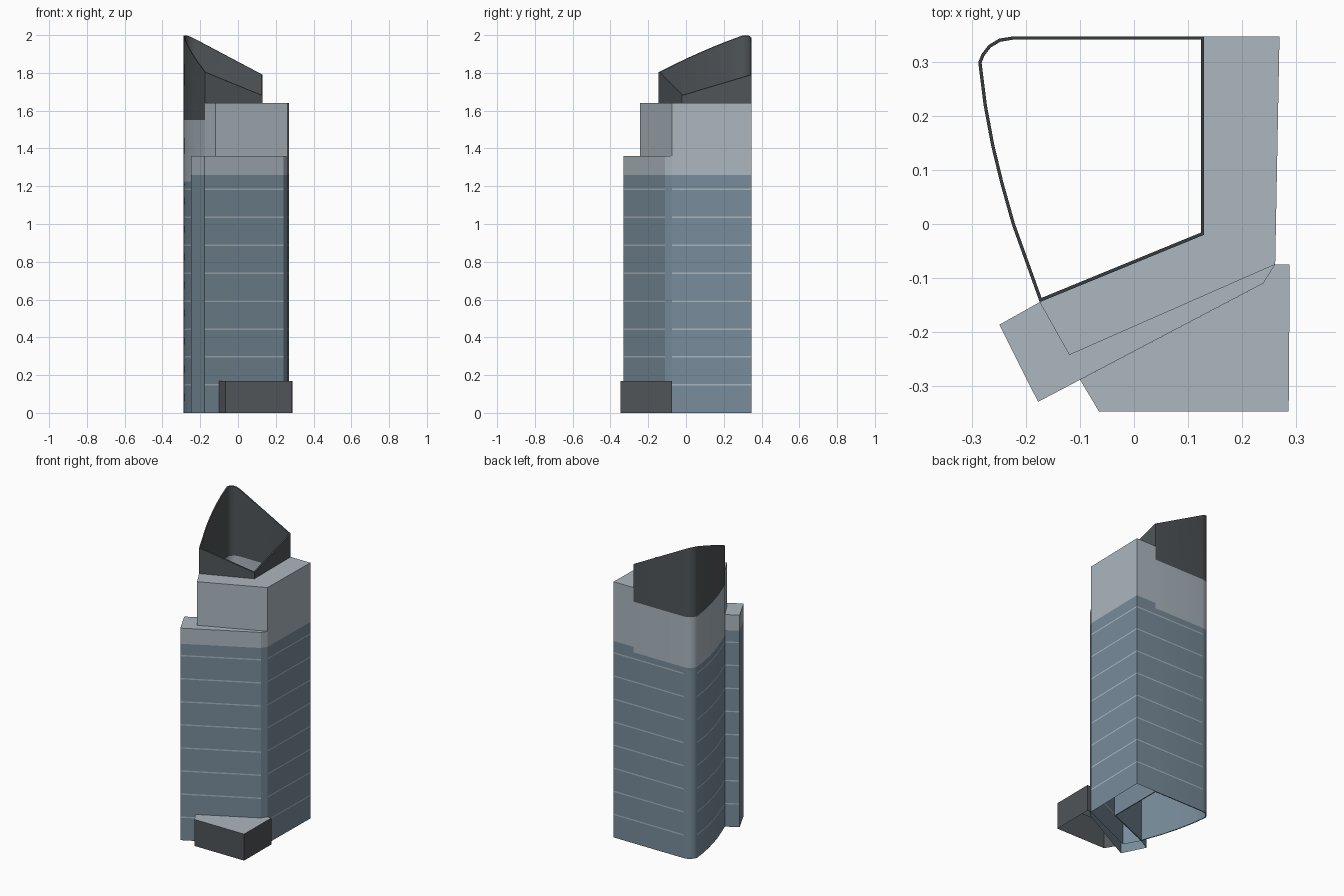
import bpy
import bmesh
from mathutils import Vector

cube = bpy.data.objects.get("Cube")
if cube:
    bpy.data.objects.remove(cube, do_unlink=True)


def material(name, rgb):
    m = bpy.data.materials.new(name)
    m.use_nodes = True
    m.diffuse_color = (*rgb, 1)
    m.node_tree.nodes["Principled BSDF"].inputs["Base Color"].default_value = (*rgb, 1)
    return m


MATERIALS = [
    material("blue_glass", (0.188, 0.262, 0.328)),
    material("pale_panel", (0.413, 0.474, 0.521)),
    material("dark_metal", (0.08, 0.091, 0.098)),
]
GLASS, PALE, DARK = range(3)
FLOOR, STRIPE, COUNT = 0.148, 0.004, 8


def finish(name, bm, smooth=False):
    mesh = bpy.data.meshes.new(name)
    bm.to_mesh(mesh)
    bm.free()
    for m in MATERIALS:
        mesh.materials.append(m)
    obj = bpy.data.objects.new(name, mesh)
    bpy.context.collection.objects.link(obj)
    if smooth:
        bpy.ops.object.select_all(action="DESELECT")
        obj.select_set(True)
        bpy.context.view_layer.objects.active = obj
        bpy.ops.object.shade_smooth_by_angle()


def striped_bands(glass_top, upper):
    """Glass storeys parted by thin pale lines, then the upper bands."""
    bands, z = [], 0
    for k in range(1, COUNT + 1):
        line = k * FLOOR
        bands += [(line - STRIPE, GLASS, False), (line + STRIPE, PALE, True)]
    bands.append((glass_top, GLASS, False))
    return bands + [(top, mat, False) for top, mat in upper]


def add_walls(bm, loop, bands, skip=(), plain=(), slope=None, flip=False):
    """Raise a footprint through the bands; return bottom and top rings."""
    first = low = [bm.verts.new((x, y, 0)) for x, y in loop]
    n = len(loop)
    for i, (top, mat, is_line) in enumerate(bands):
        sloped = slope and i == len(bands) - 1
        high = [bm.verts.new((x, y, slope(x, y) if sloped else top)) for x, y in loop]
        for a in range(n):
            if a in skip:
                continue
            b = (a + 1) % n
            quad = [low[a], low[b], high[b], high[a]]
            face = bm.faces.new(quad[::-1] if flip else quad)
            face.material_index = GLASS if is_line and a in plain else mat
        low = high
    return first, low


def block(name, loop, bands, skip=(), plain=()):
    """Open-bottomed block with a pale roof."""
    bm = bmesh.new()
    _, top = add_walls(bm, loop, bands, skip, plain)
    bm.faces.new(top).material_index = PALE
    loose = [v for v in bm.verts if not v.link_faces]
    bmesh.ops.delete(bm, geom=loose, context="VERTS")
    finish(name, bm)


def inset(loop, d):
    """Mitred inward offset of a counter-clockwise loop."""
    result = []
    pts = [Vector(p) for p in loop]
    for i, p in enumerate(pts):
        e1 = (p - pts[i - 1]).normalized()
        e2 = (pts[(i + 1) % len(pts)] - p).normalized()
        n1, n2 = Vector((-e1.y, e1.x)), Vector((-e2.y, e2.x))
        result.append(tuple(p + (n1 + n2) * d / (1 + n1.dot(n2))))
    return result


def crown_slope(x, y):
    return 1.68 - 0.53 * (x - 0.13) + 0.3 * (y + 0.02)


# Shared plan corners
inner, west, south = (0.13, -0.02), (-0.175, -0.145), (-0.12, -0.243)
east, slab_nose = (0.262, -0.075), (0.24, -0.11)

# Hollow curved tower with sloping dark crown
corner = [(-0.225, 0.348), (-0.25, 0.344), (-0.27, 0.332), (-0.283, 0.315)]
sweep = [(-0.289, 0.3), (-0.279, 0.22), (-0.265, 0.145), (-0.248, 0.075), (-0.227, 0)]
plan = [inner, (0.13, 0.348)] + corner + sweep + [west]
arc_edges = range(2, 2 + len(corner))
bm = bmesh.new()
rings = add_walls(bm, plan, striped_bands(1.225, [(1.55, PALE), (2, DARK)]),
                  plain=arc_edges, slope=crown_slope)
inside = add_walls(bm, inset(plan, 0.006), [(1.225, GLASS, False), (1.55, PALE, False),
                   (2, DARK, False)], slope=crown_slope, flip=True)
for outer_ring, inner_ring, mat in zip(rings, inside, (GLASS, DARK)):
    for a in range(len(plan)):
        b = (a + 1) % len(plan)
        quad = [outer_ring[a], outer_ring[b], inner_ring[b], inner_ring[a]]
        bm.faces.new(quad if mat == DARK else quad[::-1]).material_index = mat
finish("curved_tower", bm, smooth=True)

# Angular block wrapped round the east and south of the tower
block("wrapping_block", [inner, west, south, east, (0.27, 0.348), (0.13, 0.348)],
      striped_bands(1.26, [(1.64, PALE)]), skip=(0, 5), plain=(1,))

# Lower slab along the south face
block("front_slab", [(-0.25, -0.187), (-0.178, -0.33), slab_nose, east, south, west],
      striped_bands(1.26, [(1.36, PALE)]), skip=(3, 4), plain=(0, 2))

# Low dark entrance podium
block("entrance_podium", [(-0.1, -0.289), (-0.065, -0.348), (0.287, -0.348),
      (0.289, -0.075), east, slab_nose], [(0.17, DARK, False)], skip=(4, 5))
